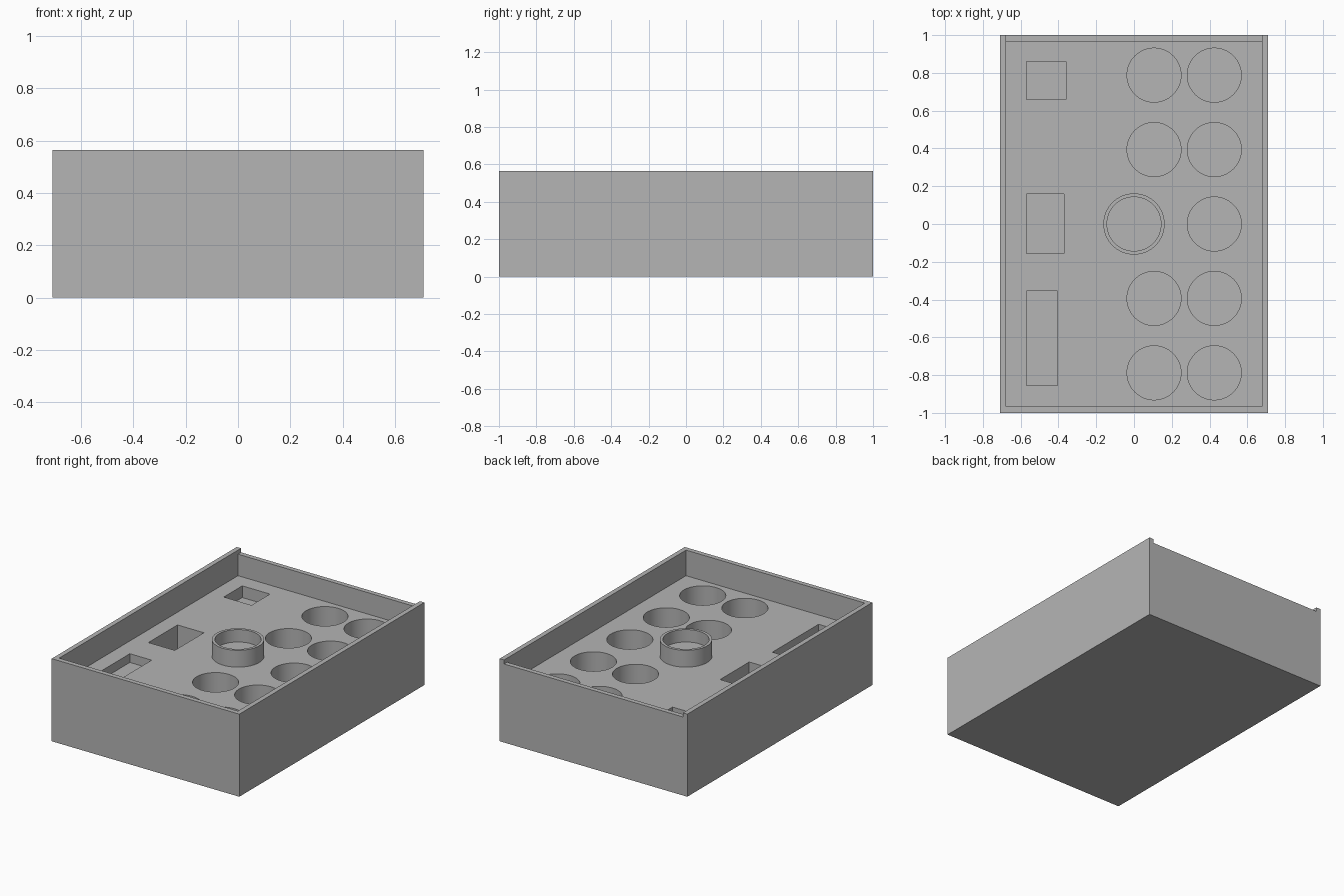
import bpy
import bmesh
from math import pi
from mathutils import Matrix, Vector

if "Cube" in bpy.data.objects:
    bpy.data.objects.remove(bpy.data.objects["Cube"])

WIDTH, LENGTH, HEIGHT = 1.42, 2.0, 0.565
WALL = 0.033
TRAY_Z = 0.39       # upper face of the insert
DEEP_Z = 0.04       # bottom of the deep wells
WELL_R = 0.143

grey = bpy.data.materials.new("plain grey")
grey.use_nodes = True
grey.diffuse_color = (0.46, 0.46, 0.46, 1)
grey.node_tree.nodes["Principled BSDF"].inputs["Base Color"].default_value = grey.diffuse_color


def finish(name, bm):
    bmesh.ops.recalc_face_normals(bm, faces=bm.faces[:])
    mesh = bpy.data.meshes.new(name)
    bm.to_mesh(mesh)
    bm.free()
    mesh.materials.append(grey)
    obj = bpy.data.objects.new(name, mesh)
    bpy.context.collection.objects.link(obj)
    return obj


def add_box(bm, x0, x1, y0, y1, z0, z1):
    low, high = Vector((x0, y0, z0)), Vector((x1, y1, z1))
    place = Matrix.Translation((low + high) / 2) @ Matrix.Diagonal((*(high - low), 1))
    bmesh.ops.create_cube(bm, size=1, matrix=place)


def add_well(bm, x, y):
    bmesh.ops.create_cone(bm, cap_ends=True, segments=64, radius1=WELL_R, radius2=WELL_R,
                          depth=HEIGHT - DEEP_Z,
                          matrix=Matrix.Translation((x, y, (HEIGHT + DEEP_Z) / 2)))


def select_only(obj):
    bpy.ops.object.select_all(action='DESELECT')
    obj.select_set(True)
    bpy.context.view_layer.objects.active = obj


def cut(target, cutter):
    cutter.hide_render = True
    mod = target.modifiers.new("cut", 'BOOLEAN')
    mod.operation, mod.solver, mod.object = 'DIFFERENCE', 'EXACT', cutter
    select_only(target)
    bpy.ops.object.modifier_apply(modifier=mod.name)
    bpy.data.objects.remove(cutter)


# Solid outer box
hx, hy = WIDTH / 2, LENGTH / 2
bm = bmesh.new()
add_box(bm, -hx, hx, -hy, hy, 0, HEIGHT)
box = finish("storage_box", bm)

# Open recess above the insert
bm = bmesh.new()
add_box(bm, WALL - hx, hx - WALL, WALL - hy, hy - WALL, TRAY_Z, 1)
cut(box, finish("recess_cutter", bm))

# Lowered back wall between the side walls
bm = bmesh.new()
add_box(bm, WALL - hx, hx - WALL, hy - 0.1, hy + 0.1, HEIGHT - 0.028, 1)
cut(box, finish("back_wall_cutter", bm))

# Round wells and rectangular pockets
bm = bmesh.new()
for row in range(-2, 3):
    add_well(bm, 0.425, row * 0.394)
    if row:
        add_well(bm, 0.106, row * 0.394)
add_box(bm, -0.57, -0.36, 0.66, 0.86, TRAY_Z - 0.08, HEIGHT)
add_box(bm, -0.57, -0.37, -0.155, 0.16, DEEP_Z, HEIGHT)
add_box(bm, -0.57, -0.405, -0.855, -0.355, TRAY_Z - 0.06, HEIGHT)
cut(box, finish("pocket_cutter", bm))

# Raised ring cup in the middle, turned from a profile
bm = bmesh.new()
profile = [(0, 0.42), (WELL_R, 0.42), (WELL_R, 0.505), (0.162, 0.505), (0.162, TRAY_Z - 0.005),
           (0, TRAY_Z - 0.005)]
verts = [bm.verts.new((r, 0, z)) for r, z in profile]
edges = [bm.edges.new(pair) for pair in zip(verts, verts[1:])]
bmesh.ops.spin(bm, geom=verts + edges, axis=(0, 0, 1), cent=(0, 0, 0), angle=2 * pi, steps=64)
bmesh.ops.remove_doubles(bm, verts=bm.verts[:], dist=0.0005)
ring = finish("ring_cup", bm)

for part in (box, ring):
    select_only(part)
    bpy.ops.object.shade_smooth_by_angle()
